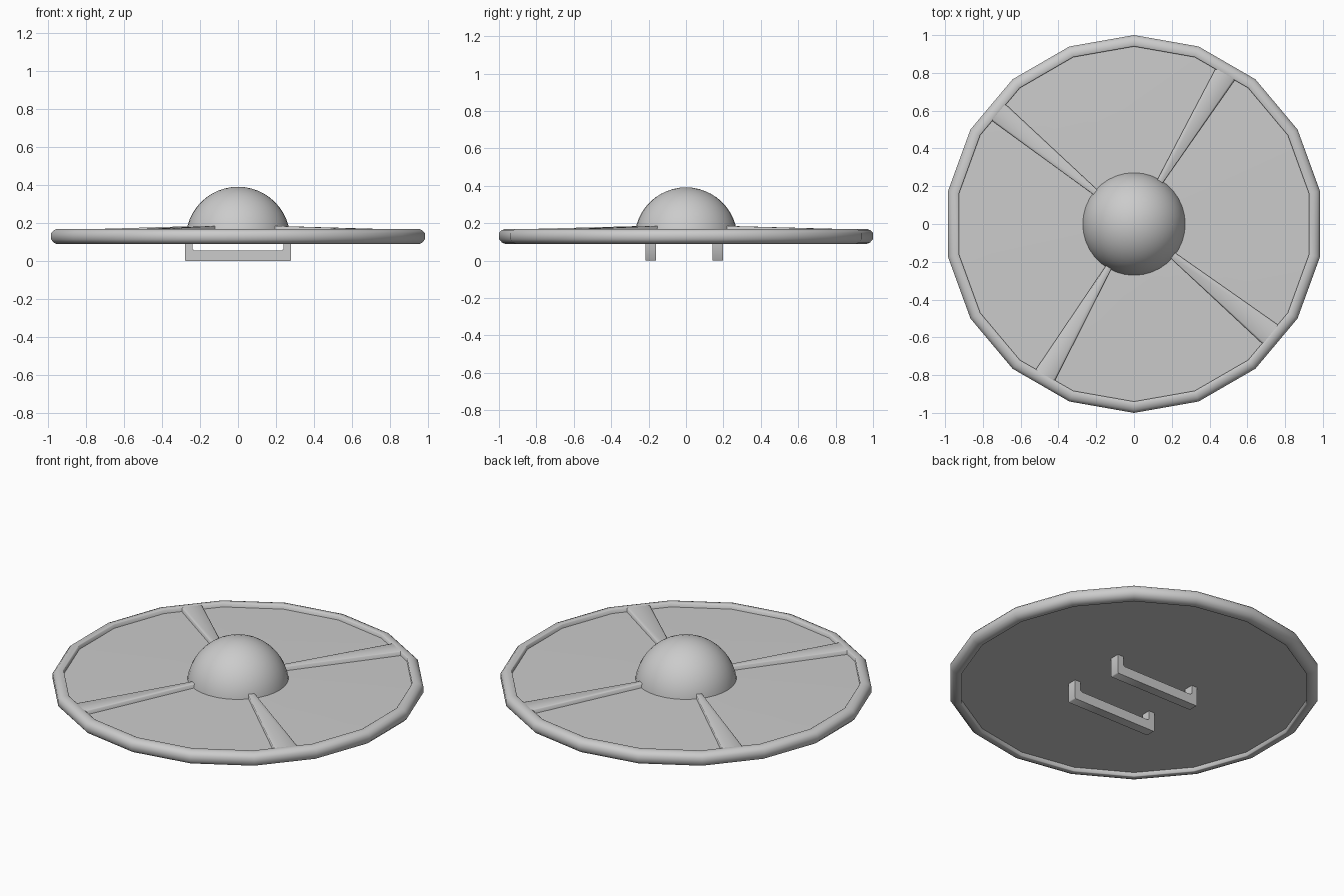
import bpy, bmesh
from math import sin, cos, radians, pi

if "Cube" in bpy.data.objects:
    bpy.data.objects.remove(bpy.data.objects["Cube"])

SIDES = 18


def finish(bm, name, angle=35):
    bmesh.ops.remove_doubles(bm, verts=bm.verts, dist=1e-5)
    bmesh.ops.recalc_face_normals(bm, faces=bm.faces)
    me = bpy.data.meshes.new(name)
    bm.to_mesh(me)
    bm.free()
    ob = bpy.data.objects.new(name, me)
    bpy.context.collection.objects.link(ob)
    bpy.ops.object.select_all(action='DESELECT')
    ob.select_set(True)
    bpy.context.view_layer.objects.active = ob
    bpy.ops.object.shade_smooth_by_angle(angle=radians(angle))
    return ob


def lathe(name, profile, sides, angle=35):
    """Revolve (radius, z) points around z, first corner on +y."""
    bm = bmesh.new()
    vs = [bm.verts.new((0, r, z)) for r, z in profile]
    es = [bm.edges.new(p) for p in zip(vs, vs[1:])]
    bmesh.ops.spin(bm, geom=vs + es, cent=(0, 0, 0), axis=(0, 0, 1),
                   angle=2 * pi, steps=sides, use_duplicate=False)
    return finish(bm, name, angle)


# Thin, slightly conical plate sunk between the frame parts
lathe("plate", [(0, .115), (.95, .115), (.95, .145), (.27, .16), (0, .16)], SIDES)

# Rounded rim standing proud of the plate above and below
lathe("rim", [(.94, .13), (.94, .092), (.945, .09), (.968, .09), (.985, .098), (1.0, .115),
              (1.0, .148), (.985, .163), (.968, .17), (.945, .17), (.94, .167),
              (.94, .13)], SIDES, 75)


# Raised wedge-shaped spokes running from the dome to the rim
def spoke(name, a0, a1):
    bm = bmesh.new()
    ends = []
    for r, z in ((.24, .186), (.955, .169)):
        row = []
        for t, h in ((0, .13), (0, z - .004), (.08, z), (.92, z), (1, z - .004), (1, .13)):
            a = radians(a0 + (a1 - a0) * t)
            row.append(bm.verts.new((r * cos(a), r * sin(a), h)))
        ends.append(row)
    p, q = ends
    for i in range(6):
        j = (i + 1) % 6
        bm.faces.new((p[i], p[j], q[j], q[i]))
    bm.faces.new(p)
    bm.faces.new(q[::-1])
    finish(bm, name, 75)


for i, (a0, a1) in enumerate([(55, 62.3), (137, 144), (236, 243.2), (317, 325)]):
    spoke(f"spoke_{i + 1}", a0, a1)

# Central dome
dome = [(.275, .13)]
dome += [(.275 * cos(t), .117 + .275 * sin(t))
         for t in [radians(8 + 82 * i / 11) for i in range(11)]] + [(0, .392)]
lathe("boss_dome", dome, 36)


# Two grip handles on the underside
def handle(name, y0, y1):
    outline = [(-.278, .12), (-.278, .005), (-.273, 0), (.273, 0), (.278, .005), (.278, .12),
               (.24, .12), (.24, .065), (.23, .057), (-.23, .057), (-.24, .065), (-.24, .12)]
    bm = bmesh.new()
    face = bm.faces.new([bm.verts.new((x, y0, z)) for x, z in outline])
    ext = bmesh.ops.extrude_face_region(bm, geom=[face], use_keep_orig=True)
    moved = [v for v in ext["geom"] if isinstance(v, bmesh.types.BMVert)]
    bmesh.ops.translate(bm, verts=moved, vec=(0, y1 - y0, 0))
    finish(bm, name, 75)


handle("handle_front", -.216, -.16)
handle("handle_back", .141, .197)
